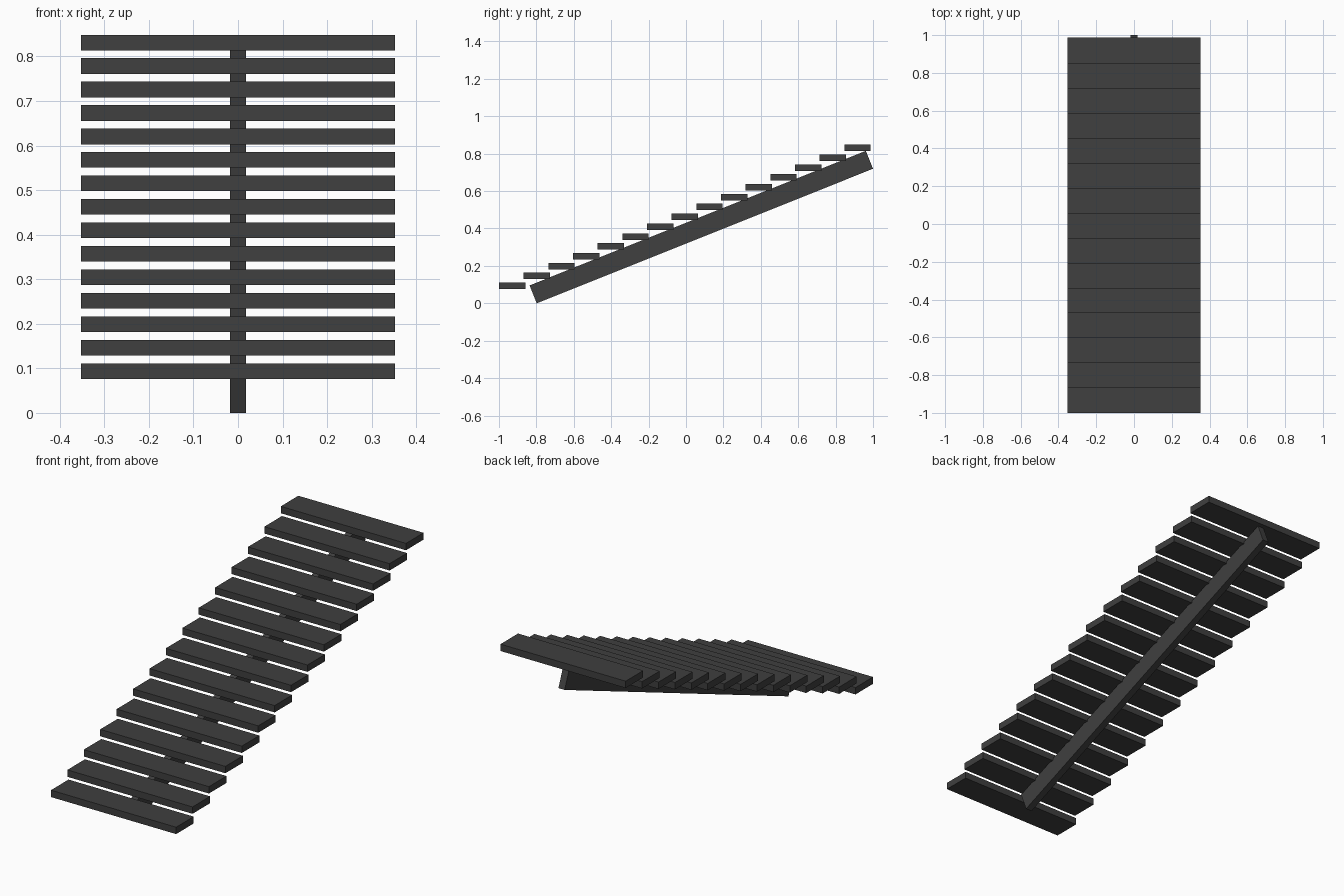
import bpy, bmesh
from mathutils import Vector

if "Cube" in bpy.data.objects:
    bpy.data.objects.remove(bpy.data.objects["Cube"])

STEPS = 15
DEPTH, THICK, HALF_W = 0.141, 0.035, 0.352
RUN, RISE = 0.1319, 0.0527

# Dark charcoal finish for all parts
charcoal = bpy.data.materials.new("charcoal")
charcoal.diffuse_color = (0.05, 0.05, 0.05, 1)
charcoal.use_nodes = True
charcoal.node_tree.nodes["Principled BSDF"].inputs["Base Color"].default_value = charcoal.diffuse_color


def extrude_profile(name, profile, half_width):
    """Extrude a closed (y, z) profile symmetrically along x."""
    bm = bmesh.new()
    face = bm.faces.new([bm.verts.new((-half_width, y, z)) for y, z in profile])
    res = bmesh.ops.extrude_face_region(bm, geom=[face])
    verts = [v for v in res["geom"] if isinstance(v, bmesh.types.BMVert)]
    bmesh.ops.translate(bm, verts=verts, vec=(2 * half_width, 0, 0))
    bmesh.ops.recalc_face_normals(bm, faces=bm.faces)
    mesh = bpy.data.meshes.new(name)
    bm.to_mesh(mesh)
    bm.free()
    mesh.materials.append(charcoal)
    obj = bpy.data.objects.new(name, mesh)
    bpy.context.collection.objects.link(obj)
    return obj


# Flat treads climbing towards the back
for i in range(STEPS):
    y, z = -1 + i * RUN, 0.076 + i * RISE
    extrude_profile(f"tread_{i + 1:02d}",
                    [(y, z), (y + DEPTH, z), (y + DEPTH, z + THICK), (y, z + THICK)],
                    HALF_W)

# Single central sloping beam, square-cut at both ends
low, high = Vector((-0.798, 0.0)), Vector((1.0, 0.7195))
along = (high - low).normalized()
up = Vector((-along.y, along.x)) * 0.103
extrude_profile("central_stringer", [low, high, high + up, low + up], 0.0175)
